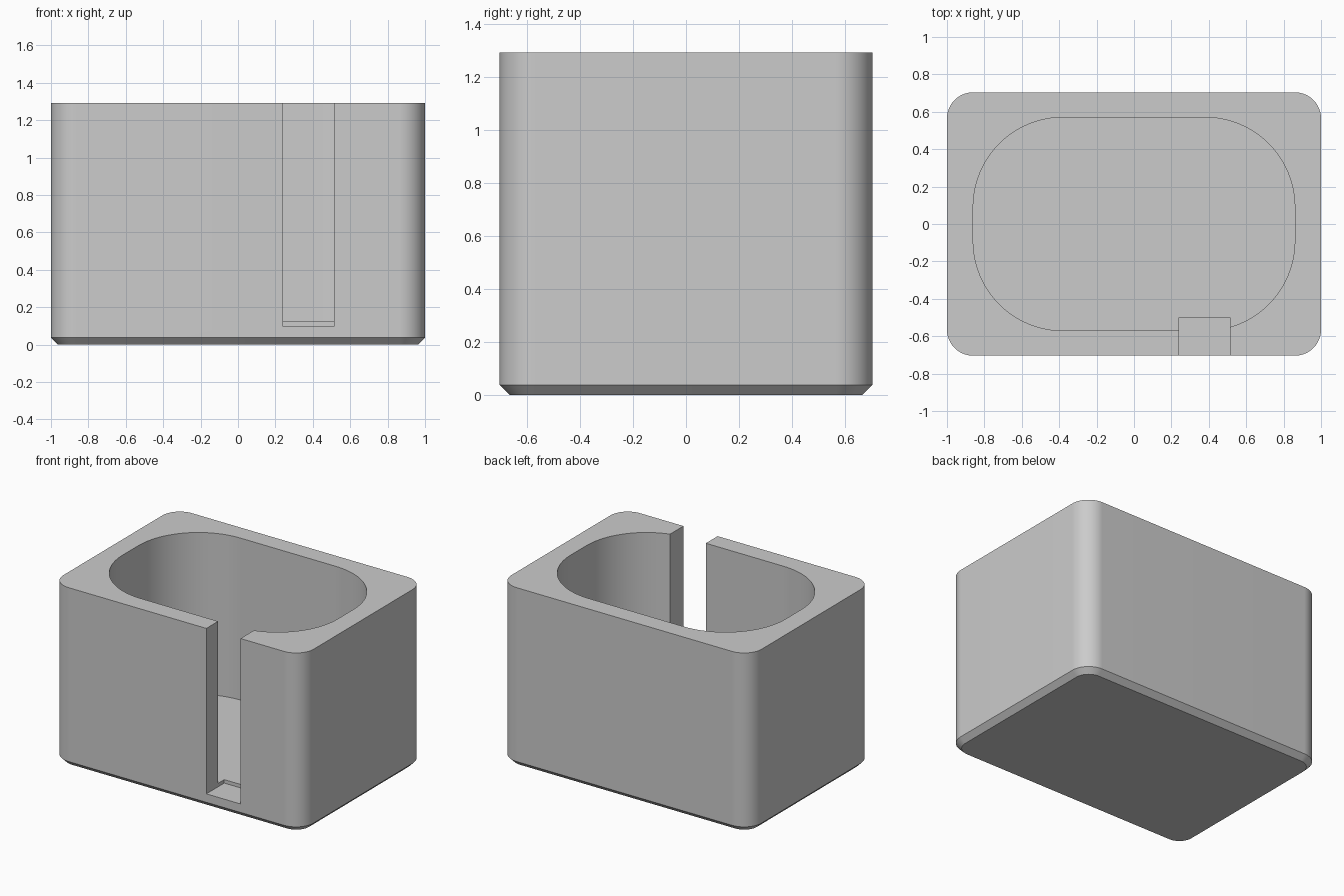
import bpy
import bmesh
from math import cos, sin, pi, radians

if "Cube" in bpy.data.objects:
    bpy.data.objects.remove(bpy.data.objects["Cube"], do_unlink=True)

HEIGHT = 1.293
CHAMFER = 0.037

grey = bpy.data.materials.new("plain grey")
grey.use_nodes = True
colour = (0.6, 0.6, 0.6, 1)
grey.diffuse_color = colour
grey.node_tree.nodes["Principled BSDF"].inputs["Base Color"].default_value = colour


def rounded_outline(hx, hy, r, steps=24):
    """Counter-clockwise rectangle outline with round corners."""
    points = []
    for i, (sx, sy) in enumerate([(1, 1), (-1, 1), (-1, -1), (1, -1)]):
        for k in range(steps + 1):
            a = (i + k / steps) * pi / 2
            points.append((sx * (hx - r) + r * cos(a), sy * (hy - r) + r * sin(a)))
    return points


def loft(name, layers):
    """Closed solid through (outline, height) layers."""
    bm = bmesh.new()
    rings = [[bm.verts.new((x, y, z)) for x, y in outline] for outline, z in layers]
    n = len(rings[0])
    for low, high in zip(rings, rings[1:]):
        for i in range(n):
            j = (i + 1) % n
            bm.faces.new((low[i], low[j], high[j], high[i]))
    bm.faces.new(rings[0][::-1])
    bm.faces.new(rings[-1])
    mesh = bpy.data.meshes.new(name)
    bm.to_mesh(mesh)
    bm.free()
    mesh.materials.append(grey)
    obj = bpy.data.objects.new(name, mesh)
    bpy.context.collection.objects.link(obj)
    return obj


# Outer block with chamfered foot
outer = rounded_outline(1, 0.704, 0.14)
foot = rounded_outline(1 - CHAMFER, 0.704 - CHAMFER, 0.14 - CHAMFER)
holder = loft("holder_body", [(foot, 0), (outer, CHAMFER), (outer, HEIGHT)])

# Deep oval pocket, and the slot through the front wall
pocket = loft("pocket_cutter", [(rounded_outline(0.86, 0.57, 0.48), z) for z in (0.123, 1.5)])
slot_outline = [(0.24, -0.9), (0.513, -0.9), (0.513, -0.5), (0.24, -0.5)]
slot = loft("slot_cutter", [(slot_outline, z) for z in (0.098, 1.6)])

bpy.context.view_layer.objects.active = holder
for cutter in (pocket, slot):
    cutter.hide_render = True
    cut = holder.modifiers.new(cutter.name, "BOOLEAN")
    cut.operation = "DIFFERENCE"
    cut.solver = "EXACT"
    cut.object = cutter
    bpy.ops.object.modifier_apply(modifier=cut.name)
    bpy.data.objects.remove(cutter, do_unlink=True)

# Smooth round walls with crisp edges
bpy.ops.object.select_all(action="DESELECT")
holder.select_set(True)
bpy.ops.object.shade_smooth_by_angle(angle=radians(25))
